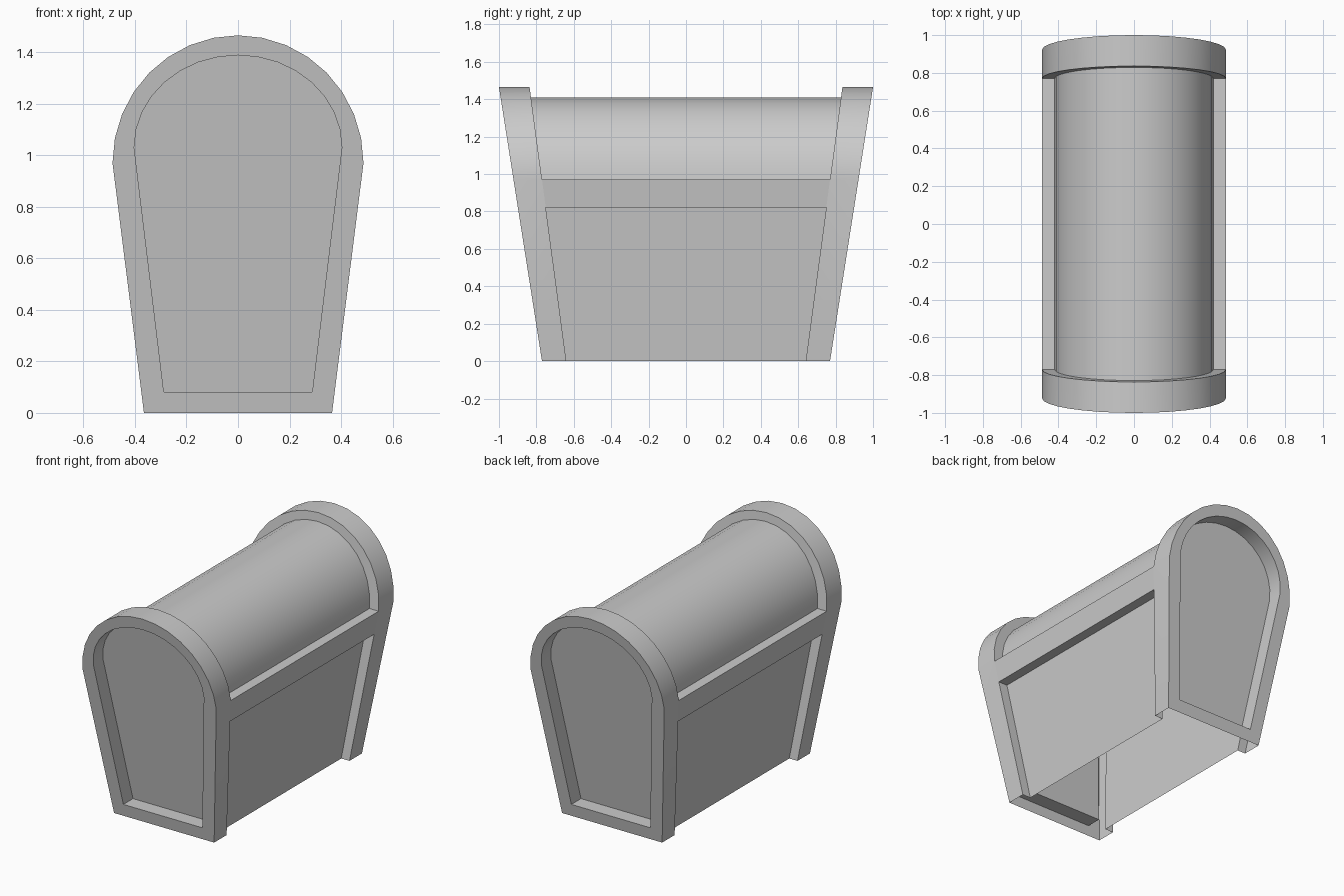
import bpy, bmesh, math
from mathutils import Vector

if "Cube" in bpy.data.objects:
    bpy.data.objects.remove(bpy.data.objects["Cube"])

SPRING = 0.97      # height where the arch starts
RAIL = 0.82        # underside of the side rail
SEGS = 16


def y_out(z):      # leaning outer face of the ends
    return 0.77 + 0.157 * z


def y_in(z):       # inner face of the end frames
    return 0.64 + 0.134 * z


def x_out(z):      # flaring outer side
    return 0.365 + 0.122 * z / SPRING


def x_in(z):       # recessed side panel
    return 0.305 + 0.115 * z / SPRING


def arch(rx, rz, z0):
    return [(-rx * math.cos(math.pi * i / SEGS), z0 + rz * math.sin(math.pi * i / SEGS))
            for i in range(SEGS + 1)]


def place(profile, fy):
    return [Vector((x, fy(z), z)) for x, z in profile]


def bridge(a, b, closed=False):
    n = len(a)
    return [(a[i], a[(i + 1) % n], b[(i + 1) % n], b[i]) for i in range(n if closed else n - 1)]


def make(name, faces, hint, mirror=None):
    """Weld faces into one sheet, point the first face along hint, mirror if asked."""
    bm = bmesh.new()
    for f in faces:
        bm.faces.new([bm.verts.new(p) for p in f])
    bmesh.ops.remove_doubles(bm, verts=bm.verts, dist=1e-5)
    bmesh.ops.recalc_face_normals(bm, faces=bm.faces)
    bm.faces.ensure_lookup_table()
    bm.normal_update()
    if bm.faces[0].normal.dot(Vector(hint)) < 0:
        bmesh.ops.reverse_faces(bm, faces=bm.faces)
    me = bpy.data.meshes.new(name)
    bm.to_mesh(me)
    bm.free()
    ob = bpy.data.objects.new(name, me)
    bpy.context.collection.objects.link(ob)
    if mirror is not None:
        m = ob.modifiers.new("mirror", 'MIRROR')
        m.use_axis = [i == mirror for i in range(3)]
        m.use_mirror_merge = False
    bpy.ops.object.select_all(action='DESELECT')
    ob.select_set(True)
    bpy.context.view_layer.objects.active = ob
    bpy.ops.object.shade_smooth_by_angle(angle=math.radians(30))
    return ob


# End frames: arched face, recessed panel, outer rim and inner lip
outer_arch = arch(0.487, 0.495, SPRING)
barrel_arch = arch(0.42, 0.44, SPRING)
outer = [(-0.365, 0)] + outer_arch + [(0.365, 0)]
inner = [(-0.288, 0.082)] + arch(0.403, 0.358, 1.03) + [(0.288, 0.082)]


def y_panel(z):
    return y_out(z) - 0.1


face_out = place(outer, lambda z: -y_out(z))
face_in = place(inner, lambda z: -y_out(z))
recess = place(inner, lambda z: -y_panel(z))
rim_back = place(outer, lambda z: -y_in(z))
faces = bridge(face_out, face_in, True) + bridge(face_in, recess, True) + [recess]
faces += bridge(face_out, rim_back)
faces += bridge(place(outer_arch, lambda z: -y_in(z)), place(barrel_arch, lambda z: -y_in(z)))
make("end_frame", faces, (0, -1, 0), mirror=1)

# Barrel-shaped lid between the frames
make("barrel_lid", bridge(place(barrel_arch, lambda z: -y_in(z)), place(barrel_arch, y_in)),
     (-1, 0, 0))


# Sides: ledge, rail, recess walls and open-bottomed panel
def pair(fx, z):
    return [Vector((fx(z), -y_in(z), z)), Vector((fx(z), y_in(z), z))]


rows = [pair(x_out, SPRING), pair(x_out, RAIL), pair(x_in, RAIL), pair(x_in, 0)]
faces = [q for a, b in zip(rows, rows[1:]) for q in bridge(a, b)]
faces += bridge(pair(lambda z: 0.42, SPRING), rows[0])
low = pair(x_out, 0)
for e in (0, 1):
    faces.append((rows[1][e], rows[2][e], rows[3][e], low[e]))
make("side_panel", faces, (1, 0, 0), mirror=0)
